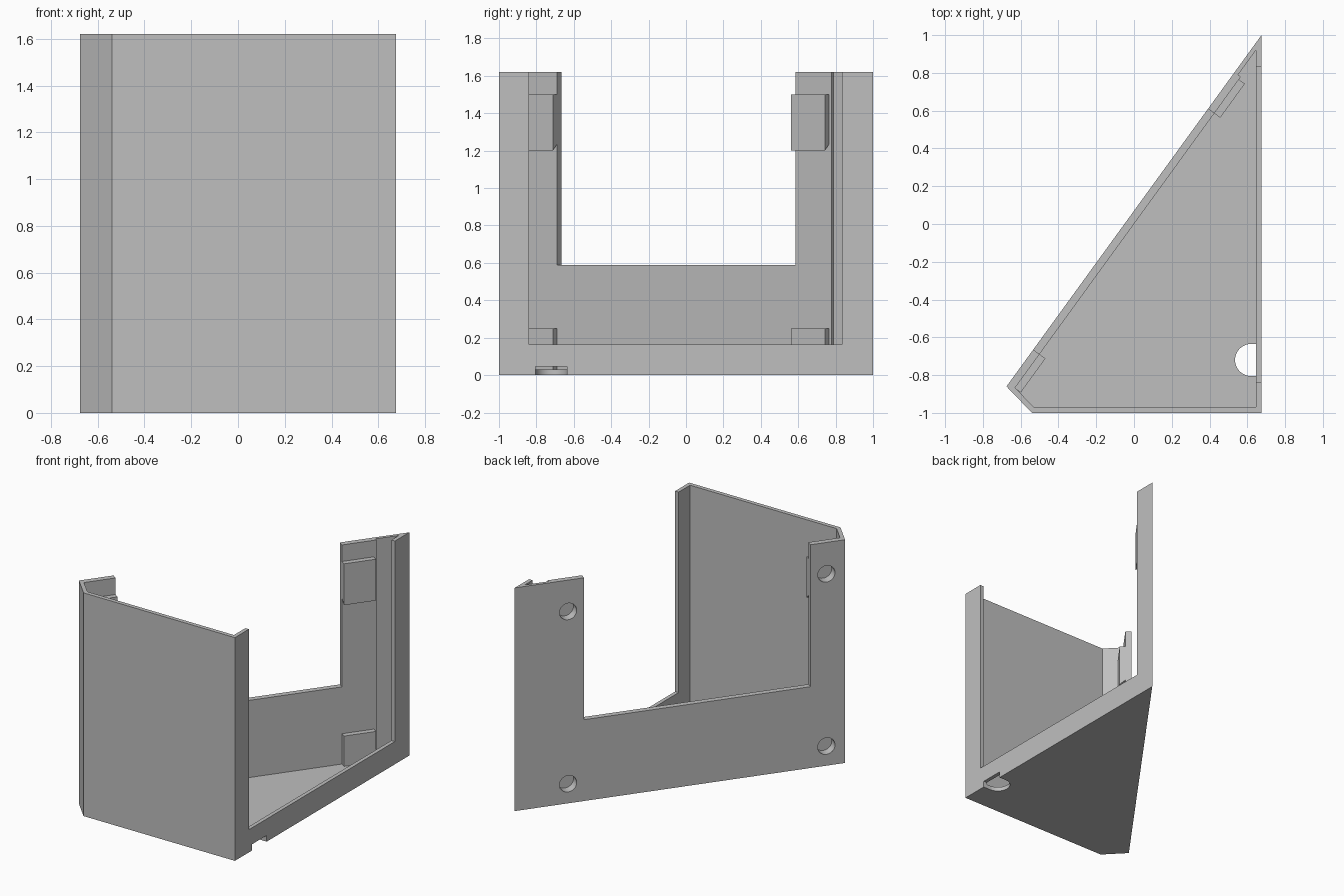
import bpy, bmesh, math
from mathutils import Vector

cube = bpy.data.objects.get("Cube")
if cube:
    bpy.data.objects.remove(cube, do_unlink=True)

grey = bpy.data.materials.new("plain_grey")
grey.use_nodes = True
colour = (0.52, 0.52, 0.52, 1)
grey.diffuse_color = colour
grey.node_tree.nodes["Principled BSDF"].inputs["Base Color"].default_value = colour

HEIGHT = 1.62
CORNER = Vector((-0.675, -0.86))             # start of the slanted back wall
APEX = Vector((0.675, 1.0))
ALONG = (APEX - CORNER).normalized()
INWARD = Vector((ALONG.y, -ALONG.x))
THICK, THIN, PAD_DEPTH = 0.041, 0.023, 0.08


def wall(s, d):
    """Plan point at distance s along the slanted wall and depth d inside it."""
    return CORNER + ALONG * s + INWARD * d


def prism(name, profile, start, end, place):
    """Sweep a 2D profile from start to end, using place to map it to space."""
    bm = bmesh.new()
    rings = [[bm.verts.new(place(p, q, t)) for p, q in profile] for t in (start, end)]
    for ring in rings:
        bm.faces.new(ring)
    n = len(profile)
    for i in range(n):
        j = (i + 1) % n
        bm.faces.new((rings[0][i], rings[0][j], rings[1][j], rings[1][i]))
    bmesh.ops.recalc_face_normals(bm, faces=bm.faces)
    mesh = bpy.data.meshes.new(name)
    bm.to_mesh(mesh)
    bm.free()
    mesh.materials.append(grey)
    obj = bpy.data.objects.new(name, mesh)
    bpy.context.collection.objects.link(obj)
    return obj


def upright(x, y, z):
    return (x, y, z)


def wall_upright(s, d, z):
    return (*wall(s, d), z)


def wall_sideways(d, z, s):
    return (*wall(s, d), z)


def wall_inward(s, z, d):
    return (*wall(s, d), z)


def rectangle(a, b, c, d):
    return [(a, c), (b, c), (b, d), (a, d)]


def combine(target, tool, operation):
    mod = target.modifiers.new("combine", "BOOLEAN")
    mod.operation, mod.solver, mod.object = operation, "EXACT", tool
    bpy.context.view_layer.objects.active = target
    bpy.ops.object.modifier_apply(modifier=mod.name)
    bpy.data.objects.remove(tool, do_unlink=True)


# Outer wedge with one clipped corner
outline = [CORNER, (-0.54, -1), (0.675, -1), APEX]
body = prism("wedge_housing", outline, 0, HEIGHT, upright)

# Hollow inside, with the slanted wall thinner next to the tip
step = 2.055
cavity = [wall(0.021, THICK), (-0.53, -0.97), (0.647, -0.97), (0.647, 0.922),
          wall(step, THIN), wall(step, THICK)]
combine(body, prism("cavity", cavity, 0.03, 2, upright), "DIFFERENCE")

# Large opening in the straight side
combine(body, prism("side_opening", rectangle(0.63, 0.75, -0.84, 0.835),
                    0.165, 2, upright), "DIFFERENCE")

# U-shaped opening in the slanted back wall
left_end, right_end = 0.241, 1.816
combine(body, prism("back_opening", rectangle(left_end, right_end, -0.05, 0.1),
                    0.59, 2, wall_upright), "DIFFERENCE")

# Round-ended cable notch through the floor and side rail
radius, cx, cy = 0.085, 0.62, -0.72
arc = [(cx + radius * math.cos(a), cy + radius * math.sin(a))
       for a in (math.pi * (0.5 + i / 24) for i in range(25))]
notch = arc + [(0.75, cy - radius), (0.75, cy + radius)]
combine(body, prism("cable_notch", notch, -0.05, 0.045, upright), "DIFFERENCE")

# Four pads on the inner back wall, each with a blind round pocket outside
for start, end in ((left_end - 0.222, left_end), (right_end, right_end + 0.222)):
    for top in (0.25, 1.5):
        low_front, low_wall = max(top - 0.3, 0.015), max(top - 0.265, 0.015)
        side = [(0.02, top), (PAD_DEPTH, top), (PAD_DEPTH, low_front),
                (THICK, low_wall), (0.02, low_wall)]
        combine(body, prism("pad", side, start, end, wall_sideways), "UNION")
        middle, z = (start + end) / 2, top - 0.108
        circle = [(middle + 0.06 * math.cos(a), z + 0.06 * math.sin(a))
                  for a in (math.tau * i / 32 for i in range(32))]
        combine(body, prism("pocket", circle, -0.05, 0.065, wall_inward), "DIFFERENCE")

# Smooth the round cuts, keep every other edge sharp
for obj in bpy.context.selected_objects:
    obj.select_set(False)
body.select_set(True)
bpy.context.view_layer.objects.active = body
bpy.ops.object.shade_smooth_by_angle(angle=math.radians(25))
